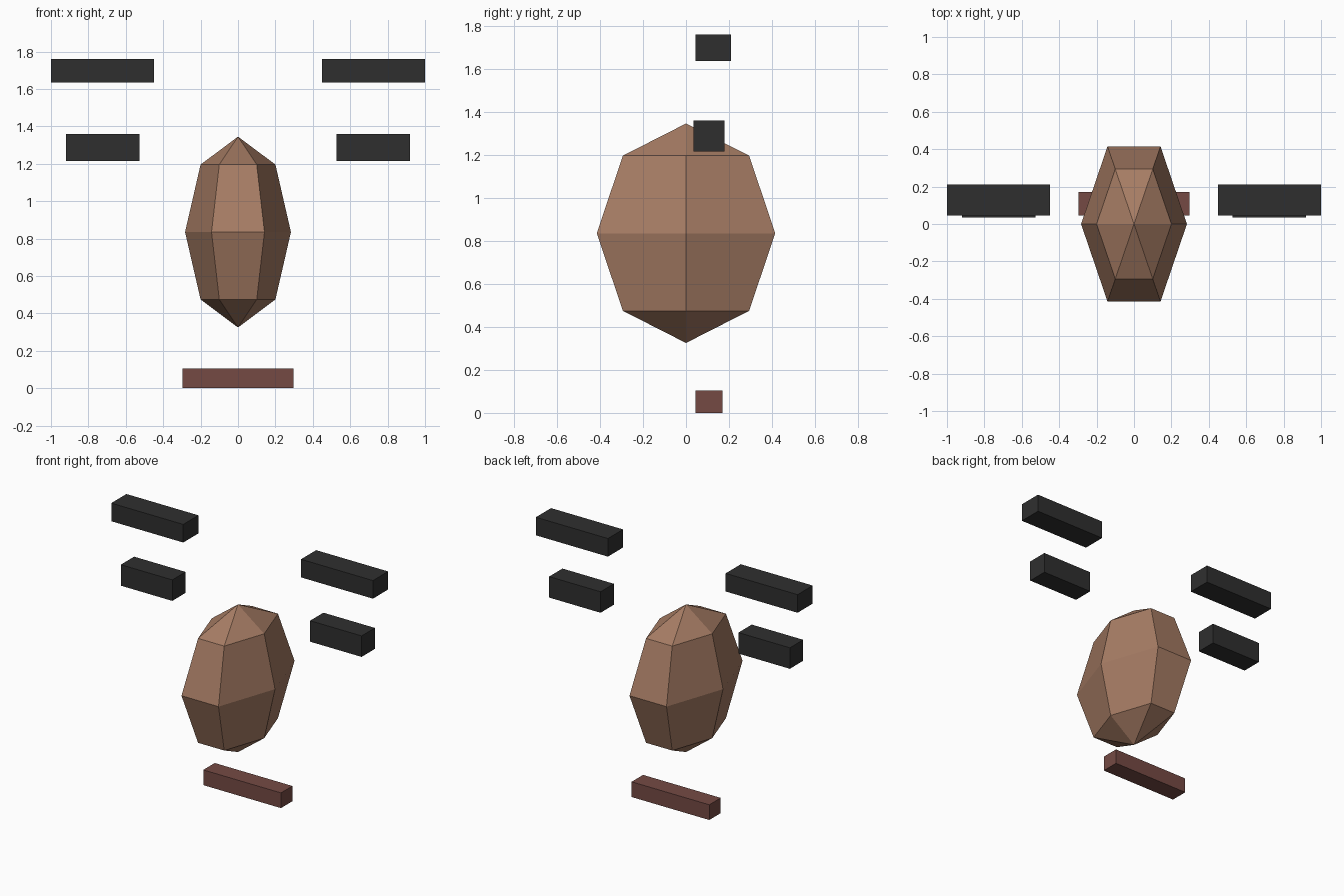
import bpy, bmesh, math

if "Cube" in bpy.data.objects:
    bpy.data.objects.remove(bpy.data.objects["Cube"])


def material(name, rgb):
    m = bpy.data.materials.new(name)
    lin = [((c / 255 + 0.055) / 1.055) ** 2.4 for c in rgb]
    m.diffuse_color = (*lin, 1)
    m.use_nodes = True
    m.node_tree.nodes["Principled BSDF"].inputs["Base Color"].default_value = m.diffuse_color
    return m


brown = material("warm_brown", (166, 124, 100))
black = material("soft_black", (47, 47, 47))
red = material("dull_red", (117, 74, 68))


def finish(name, bm, mat):
    bmesh.ops.recalc_face_normals(bm, faces=bm.faces)
    me = bpy.data.meshes.new(name)
    bm.to_mesh(me)
    bm.free()
    me.materials.append(mat)
    ob = bpy.data.objects.new(name, me)
    bpy.context.collection.objects.link(ob)
    return ob


def box(name, lo, hi, mat):
    bm = bmesh.new()
    bmesh.ops.create_cube(bm, size=1)
    for v in bm.verts:
        v.co = [a + (b - a) * (c + 0.5) for a, b, c in zip(lo, hi, v.co)]
    return finish(name, bm, mat)


# Nose: six-sided, four-ring stretched ball with a corner on the x axis
RX, RY, RZ, CZ, SIDES = 0.283, 0.479, 0.51, 0.835, 6
bm = bmesh.new()
rings = []
for lat in (-45, 0, 45):
    r, z = math.cos(math.radians(lat)), math.sin(math.radians(lat))
    rings.append([bm.verts.new((RX * r * math.cos(math.tau * i / SIDES),
                                RY * r * math.sin(math.tau * i / SIDES),
                                CZ + RZ * z)) for i in range(SIDES)])
bottom = bm.verts.new((0, 0, CZ - RZ))
top = bm.verts.new((0, 0, CZ + RZ))
for i in range(SIDES):
    j = (i + 1) % SIDES
    bm.faces.new((bottom, rings[0][j], rings[0][i]))
    bm.faces.new((top, rings[2][i], rings[2][j]))
    for a, b in zip(rings, rings[1:]):
        bm.faces.new((a[i], a[j], b[j], b[i]))
finish("nose", bm, brown)

# Eyebrows and eyes, one on each side
for side, s in (("left", -1), ("right", 1)):
    for part, x0, x1, y0, y1, z0, z1 in (
            ("eyebrow", 0.45, 1.0, 0.045, 0.21, 1.635, 1.76),
            ("eye", 0.527, 0.92, 0.035, 0.18, 1.215, 1.36)):
        a, b = sorted((s * x0, s * x1))
        box(f"{part}_{side}", (a, y0, z0), (b, y1, z1), black)

# Mouth bar
box("mouth", (-0.297, 0.045, 0), (0.297, 0.17, 0.105), red)
